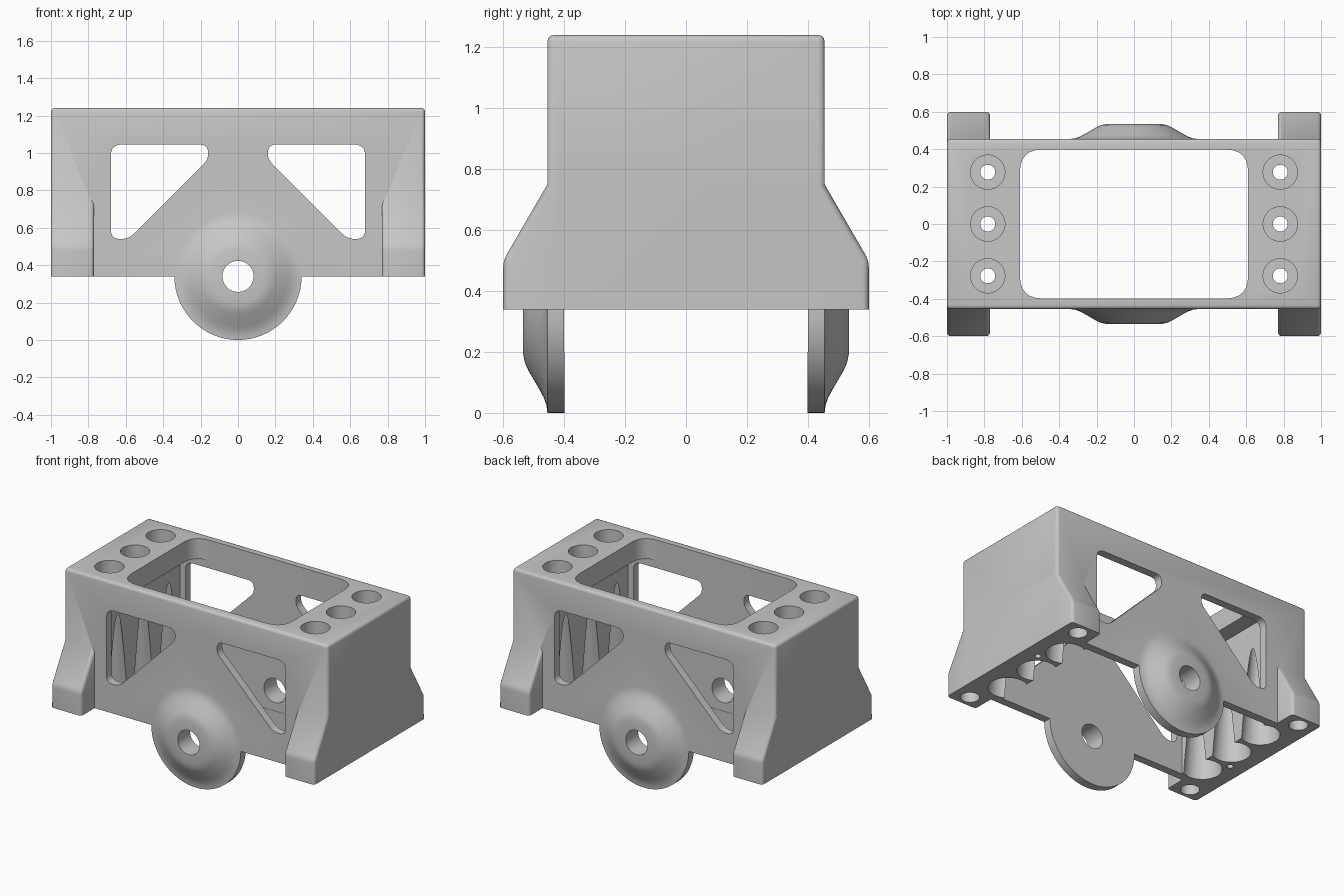
import bpy, bmesh, math
from mathutils import Vector

cube = bpy.data.objects.get("Cube")
if cube:
    bpy.data.objects.remove(cube, do_unlink=True)

grey = bpy.data.materials.new("light_grey")
grey.use_nodes = True
grey.diffuse_color = (0.57, 0.57, 0.57, 1)
grey.node_tree.nodes["Principled BSDF"].inputs["Base Color"].default_value = (0.57, 0.57, 0.57, 1)


def loft(name, loops, bevel=0, sharp_below=0):
    """Closed solid through matching loops; optionally round edges above a height."""
    bm = bmesh.new()
    rings = [[bm.verts.new(p) for p in loop] for loop in loops]
    bm.faces.new(rings[0])
    bm.faces.new(rings[-1])
    for low, high in zip(rings, rings[1:]):
        for i in range(len(low)):
            bm.faces.new((low[i - 1], low[i], high[i], high[i - 1]))
    bmesh.ops.recalc_face_normals(bm, faces=bm.faces[:])
    if bevel:
        edges = [e for e in bm.edges if max(v.co.z for v in e.verts) > sharp_below]
        bmesh.ops.bevel(bm, geom=edges, offset=bevel, segments=3, profile=0.5,
                        affect='EDGES', clamp_overlap=True)
        bmesh.ops.recalc_face_normals(bm, faces=bm.faces[:])
    mesh = bpy.data.meshes.new(name)
    bm.to_mesh(mesh)
    bm.free()
    mesh.materials.append(grey)
    ob = bpy.data.objects.new(name, mesh)
    bpy.context.scene.collection.objects.link(ob)
    return ob


def box(name, x, y, z0, z1, bevel=0):
    loops = [[(-x, -y, z), (x, -y, z), (x, y, z), (-x, y, z)] for z in (z0, z1)]
    return loft(name, loops, bevel, z0 + 0.01)


def circle(radius, sides):
    turns = [math.tau * i / sides for i in range(sides)]
    return [(radius * math.cos(a), radius * math.sin(a)) for a in turns]


def upright(name, x, y, r0, r1, z0, z1, sides=32):
    """Vertical cylinder or cone."""
    return loft(name, [[(x + u, y + v, z) for u, v in circle(r, sides)]
                       for r, z in ((r0, z0), (r1, z1))])


def turned(name, profile, z):
    """Solid turned about a front-to-back axis at height z."""
    return loft(name, [[(u, y, z + v) for u, v in circle(r, 64)] for r, y in profile])


def rounded(corners, steps=6):
    """Outline with each (x, y, round distance) corner turned into a curve."""
    out = []
    for i, (x, y, d) in enumerate(corners):
        p = Vector((x, y))
        a = (Vector(corners[i - 1][:2]) - p).normalized() * d
        b = (Vector(corners[(i + 1) % len(corners)][:2]) - p).normalized() * d
        for k in range(steps + 1):
            t = k / steps
            out.append(p + a * (1 - t) ** 2 + b * t ** 2)
    return out


def combine(ob, other, operation):
    mod = ob.modifiers.new(operation, 'BOOLEAN')
    mod.operation, mod.solver, mod.object = operation, 'EXACT', other
    bpy.context.view_layer.objects.active = ob
    bpy.ops.object.modifier_apply(modifier=mod.name)
    bpy.data.objects.remove(other, do_unlink=True)


# Main frame block
BASE, TOP = 0.34, 1.24
frame = box("frame", 1, 0.455, BASE, TOP, 0.02)

# Splayed feet at both ends
foot_profile = [(-0.6, BASE), (0.6, BASE), (0.6, 0.5), (0.426, 0.8), (-0.426, 0.8), (-0.6, 0.5)]
for x0, x1 in ((-1, -0.77), (0.77, 1)):
    loops = [[(x, y, z) for y, z in foot_profile] for x in (x0, x1)]
    combine(frame, loft("feet", loops, 0.02, BASE + 0.01), 'UNION')

# Dished axle discs on the long sides
disc_profile = [(0.34, 0.398), (0.34, 0.455), (0.315, 0.458), (0.29, 0.467), (0.265, 0.48),
                (0.2, 0.518), (0.175, 0.529), (0.145, 0.535)]
for side in (-1, 1):
    disc = turned("axle_disc", [(r, side * y) for r, y in disc_profile], BASE)
    combine(frame, disc, 'UNION')

# Hollow inside and rounded top opening
combine(frame, box("cavity", 0.72, 0.4, 0.2, 1.1), 'DIFFERENCE')
opening = rounded([(sx * 0.61, sy * 0.398, 0.12) for sx, sy in ((-1, -1), (1, -1), (1, 1), (-1, 1))])
combine(frame, loft("opening", [[(p.x, p.y, z) for p in opening] for z in (1, 1.4)]), 'DIFFERENCE')

# Slanted windows through both long walls
for side in (-1, 1):
    outline = rounded([(side * 0.68, 1.045, 0.06), (side * 0.16, 1.045, 0.045), (side * 0.16, 0.965, 0.03),
                       (side * 0.585, 0.54, 0.04), (side * 0.68, 0.54, 0.05)])
    loops = [[(p.x, y, p.y) for p in outline] for y in (-0.7, 0.7)]
    combine(frame, loft("window", loops), 'DIFFERENCE')

# Axle hole
combine(frame, turned("axle_hole", [(0.083, -0.7), (0.083, 0.7)], BASE), 'DIFFERENCE')

for side in (-1, 1):
    # Screw holes: head recess, shank, and a flared channel underneath
    for y in (-0.277, 0, 0.277):
        x = side * 0.782
        combine(frame, upright("recess", x, y, 0.092, 0.092, 1.14, 1.4), 'DIFFERENCE')
        combine(frame, upright("shank", x, y, 0.04, 0.04, 0.9, 1.2), 'DIFFERENCE')
        combine(frame, upright("channel", x, y, 0.127, 0.05, 0.3, 1.05), 'DIFFERENCE')
    # Round pockets under the feet and one small pilot hole per end
    for y in (-0.518, 0.518):
        combine(frame, upright("pocket", side * 0.885, y, 0.06, 0.06, 0.2, 0.44), 'DIFFERENCE')
    combine(frame, upright("pilot", side * 0.89, side * 0.14, 0.02, 0.02, 0.2, 0.5, 16), 'DIFFERENCE')

# Smooth curved areas, keep real edges crisp
for ob in bpy.context.selected_objects:
    ob.select_set(False)
frame.select_set(True)
bpy.context.view_layer.objects.active = frame
bpy.ops.object.shade_smooth_by_angle(angle=math.radians(32))
